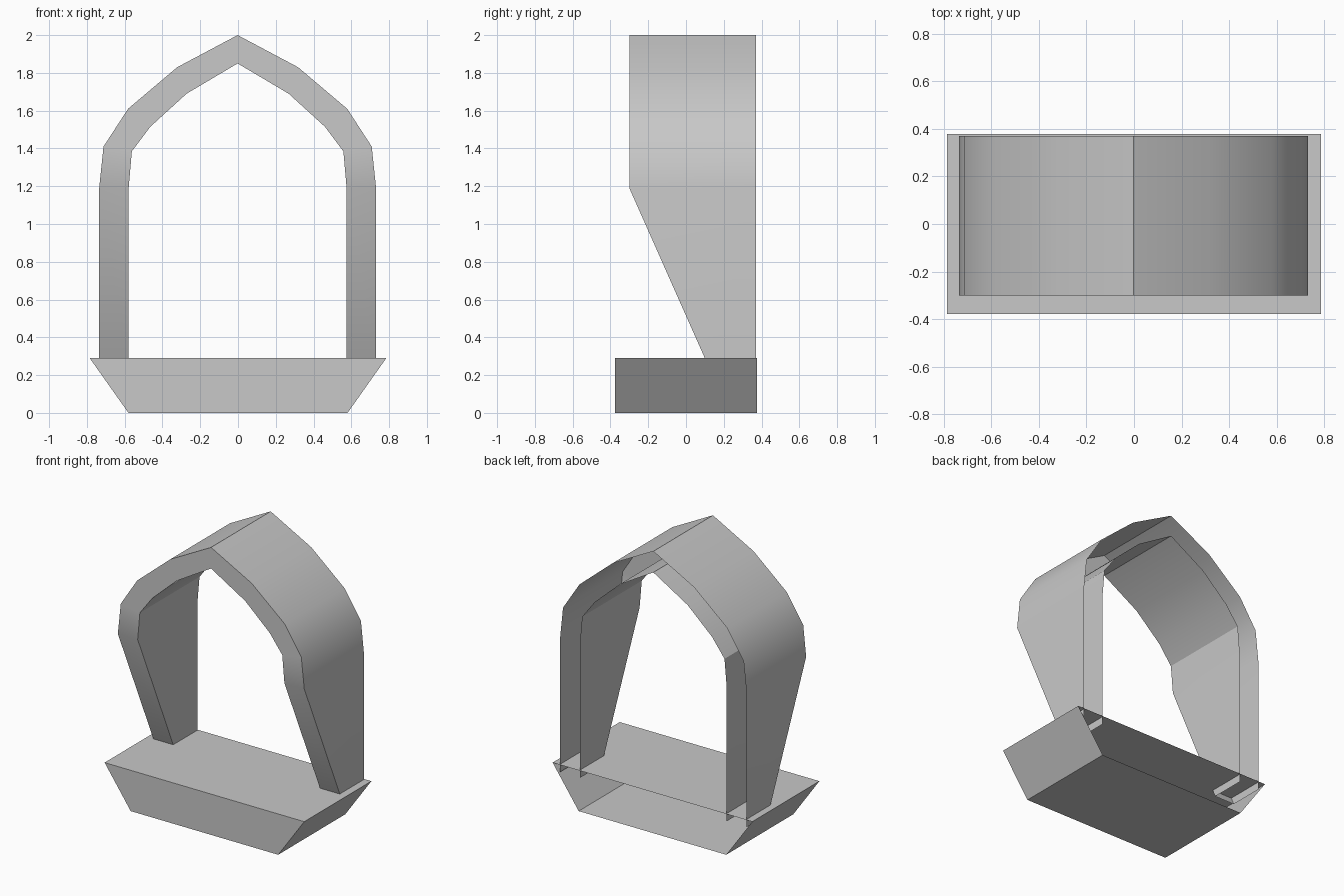
import bpy
import bmesh
from math import radians

cube = bpy.data.objects.get("Cube")
if cube:
    bpy.data.objects.remove(cube, do_unlink=True)

grey = bpy.data.materials.new("plain_grey")
grey.use_nodes = True
colour = (0.58, 0.58, 0.58, 1)
grey.diffuse_color = colour
grey.node_tree.nodes["Principled BSDF"].inputs["Base Color"].default_value = colour


def finish(name, bm):
    mesh = bpy.data.meshes.new(name)
    bm.to_mesh(mesh)
    bm.free()
    mesh.materials.append(grey)
    obj = bpy.data.objects.new(name, mesh)
    bpy.context.collection.objects.link(obj)
    bpy.ops.object.select_all(action='DESELECT')
    obj.select_set(True)
    bpy.context.view_layer.objects.active = obj
    bpy.ops.object.shade_smooth_by_angle(angle=radians(30))
    return obj


def row(bm, profile, depth):
    return [bm.verts.new((x, depth(z), z)) for x, z in profile]


# Tapered base tray, open at the back
TOP, HALF_DEPTH = 0.29, 0.377
section = [(-0.58, 0), (0.58, 0), (0.785, TOP), (-0.785, TOP)]
bm = bmesh.new()
front = row(bm, section, lambda z: -HALF_DEPTH)
back = row(bm, section, lambda z: HALF_DEPTH)
bm.faces.new(front)
for i in range(4):
    j = (i + 1) % 4
    bm.faces.new((front[i], back[i], back[j], front[j]))
finish("base", bm)

# Pointed arch shell: outer skin, inner skin and front, open at back and feet
FOOT, SPRING = 0.235, 1.19
outer_half = [(0.733, FOOT), (0.733, SPRING), (0.71, 1.41), (0.58, 1.61), (0.32, 1.83), (0, 2)]
inner_half = [(0.577, FOOT), (0.577, SPRING), (0.56, 1.385), (0.462, 1.515), (0.27, 1.69), (0, 1.85)]


def mirrored(half):
    full = half + [(-x, z) for x, z in half[-2::-1]]
    return [(x - 0.002, z) for x, z in full]


def front_depth(z):
    # Legs rake backward below the spring line
    return -0.3 + max(0, SPRING - z) * 0.444


def back_depth(z):
    return 0.37


bm = bmesh.new()
outer, inner = mirrored(outer_half), mirrored(inner_half)
of, ob = row(bm, outer, front_depth), row(bm, outer, back_depth)
nf, nb = row(bm, inner, front_depth), row(bm, inner, back_depth)
for i in range(len(outer) - 1):
    j = i + 1
    bm.faces.new((of[i], ob[i], ob[j], of[j]))
    bm.faces.new((nf[j], nb[j], nb[i], nf[i]))
    bm.faces.new((of[i], of[j], nf[j], nf[i]))
finish("arch", bm)
